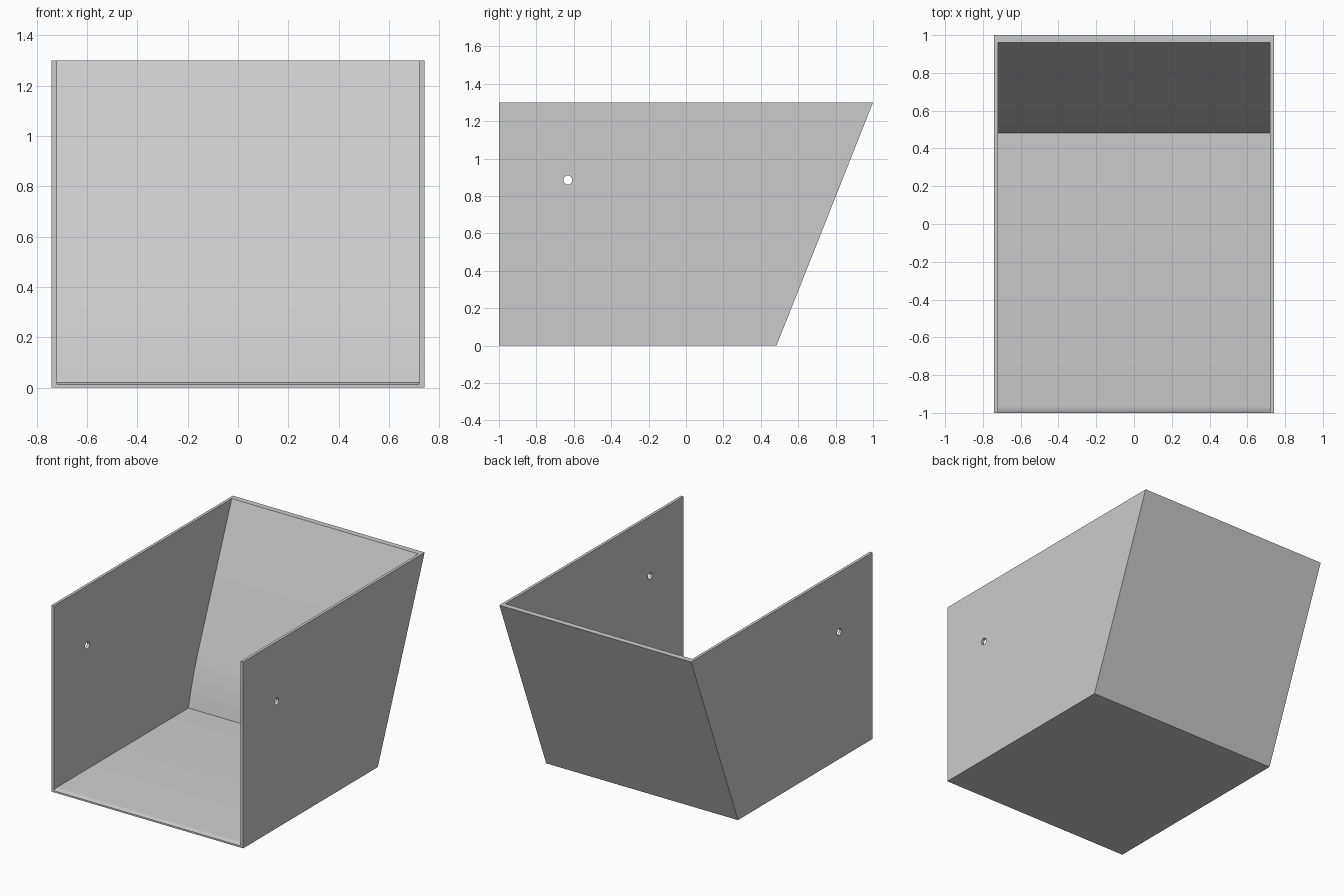
import bpy
import bmesh
import math

if "Cube" in bpy.data.objects:
    bpy.data.objects.remove(bpy.data.objects["Cube"], do_unlink=True)

grey = bpy.data.materials.new("plain grey")
grey.use_nodes = True
grey.diffuse_color = (0.6, 0.6, 0.6, 1)
grey.node_tree.nodes["Principled BSDF"].inputs["Base Color"].default_value = (0.6, 0.6, 0.6, 1)


def prism(name, profile, half_width):
    """Extrude a (y, z) profile along x, centred on x = 0."""
    bm = bmesh.new()
    face = bm.faces.new([bm.verts.new((-half_width, y, z)) for y, z in profile])
    side = bmesh.ops.extrude_face_region(bm, geom=[face])["geom"]
    moved = [v for v in side if isinstance(v, bmesh.types.BMVert)]
    bmesh.ops.translate(bm, verts=moved, vec=(2 * half_width, 0, 0))
    bmesh.ops.recalc_face_normals(bm, faces=bm.faces)
    mesh = bpy.data.meshes.new(name)
    bm.to_mesh(mesh)
    bm.free()
    obj = bpy.data.objects.new(name, mesh)
    bpy.context.collection.objects.link(obj)
    mesh.materials.append(grey)
    return obj


def cut(body, cutter):
    """Subtract the cutter, apply the cut and remove the cutter."""
    mod = body.modifiers.new("cut", 'BOOLEAN')
    mod.operation = 'DIFFERENCE'
    mod.solver = 'EXACT'
    mod.object = cutter
    bpy.context.view_layer.objects.active = body
    bpy.ops.object.modifier_apply(modifier=mod.name)
    bpy.data.objects.remove(cutter, do_unlink=True)


# Outer shell with a sloping back
shell = prism("open_bin_shell", [(-1, 0), (0.484, 0), (1, 1.3), (-1, 1.3)], 0.74)

# Cavity open at front and top: rounded floor lip, back wall eased near its foot
floor = 0.022
lip = [(-1.1, 0.012), (-1, 0.012), (-0.987, 0.019), (-0.965, floor)]
steps, rise = 10, 0.378
foot = []
for i in range(steps + 1):
    t = rise * i / steps
    foot.append((0.482 + 0.22 * t + 0.24 * t * t, floor + t))
cavity = prism("cavity_cutter", lip + foot + [(1.04, 1.5), (-1.1, 1.5)], 0.72)
cut(shell, cavity)

# Round hole through both side walls
hole = [(-0.632 + 0.024 * math.cos(a), 0.885 + 0.024 * math.sin(a))
        for a in (math.tau * i / 24 for i in range(24))]
cut(shell, prism("hole_cutter", hole, 1))

# Smooth curved surfaces, crisp corners
bpy.ops.object.select_all(action='DESELECT')
shell.select_set(True)
bpy.context.view_layer.objects.active = shell
bpy.ops.object.shade_smooth_by_angle(angle=math.radians(35))
